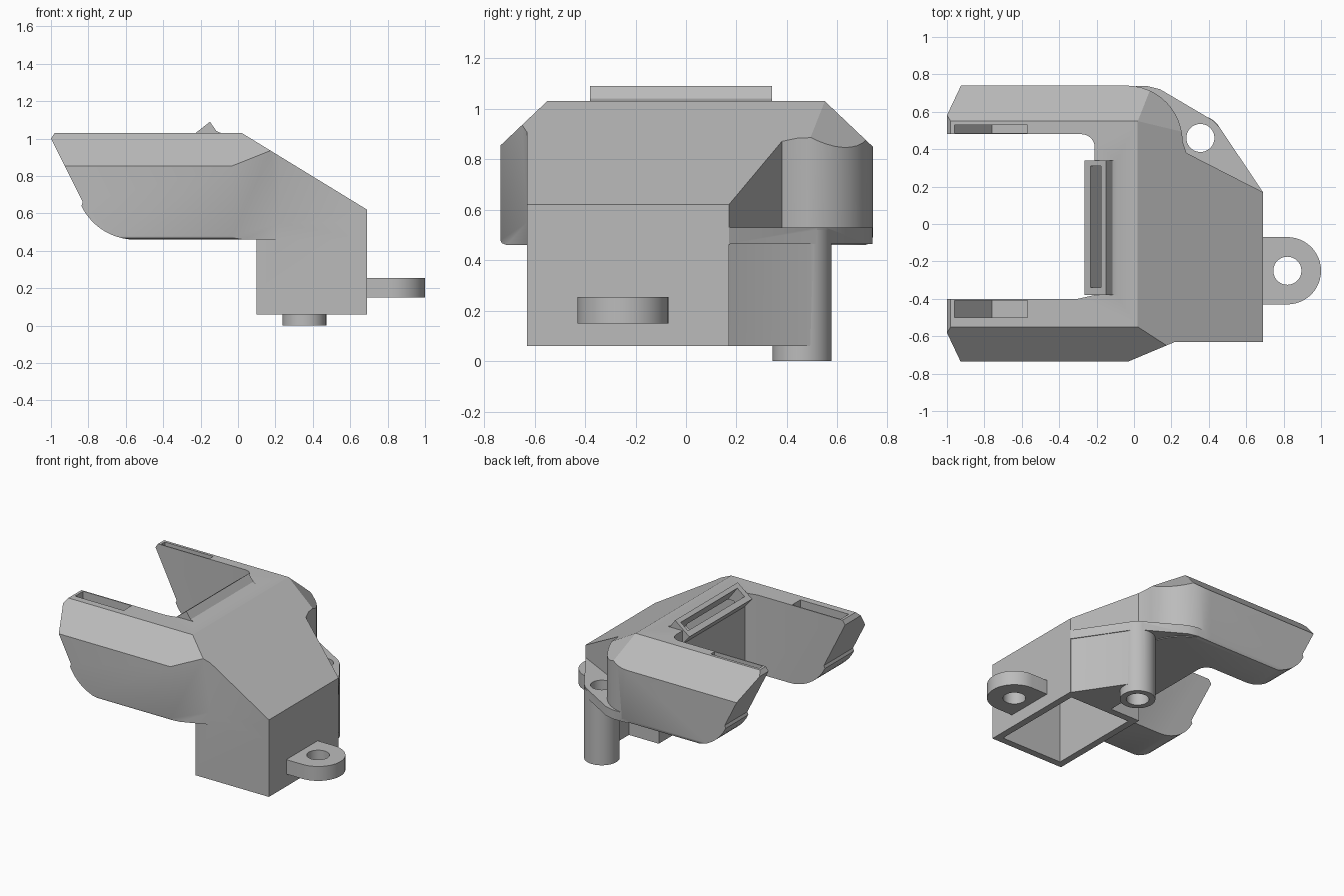
import bpy, bmesh, math
from mathutils import Vector, Matrix

if "Cube" in bpy.data.objects:
    bpy.data.objects.remove(bpy.data.objects["Cube"], do_unlink=True)

grey = bpy.data.materials.new("plain_grey")
grey.use_nodes = True
grey.diffuse_color = (0.5, 0.5, 0.5, 1)
grey.node_tree.nodes["Principled BSDF"].inputs["Base Color"].default_value = (0.5, 0.5, 0.5, 1)


def finish(name, bm):
    bmesh.ops.recalc_face_normals(bm, faces=bm.faces[:])
    mesh = bpy.data.meshes.new(name)
    bm.to_mesh(mesh)
    bm.free()
    mesh.materials.append(grey)
    obj = bpy.data.objects.new(name, mesh)
    bpy.context.collection.objects.link(obj)
    return obj


def prism(name, pts, axis, lo, hi):
    """Extrude a flat outline along one axis."""
    place = {"x": lambda u, v: (lo, u, v), "y": lambda u, v: (u, lo, v), "z": lambda u, v: (u, v, lo)}[axis]
    bm = bmesh.new()
    face = bm.faces.new([bm.verts.new(place(u, v)) for u, v in pts])
    geom = bmesh.ops.extrude_face_region(bm, geom=[face])["geom"]
    shift = Vector([hi - lo if axis == a else 0 for a in "xyz"])
    bmesh.ops.translate(bm, vec=shift, verts=[g for g in geom if isinstance(g, bmesh.types.BMVert)])
    return finish(name, bm)


def box(name, x, y, z):
    return prism(name, [(x[0], y[0]), (x[1], y[0]), (x[1], y[1]), (x[0], y[1])], "z", *z)


def arc(cx, cy, r, start, end, n):
    angles = [math.radians(start + (end - start) * i / n) for i in range(n + 1)]
    return [(cx + r * math.cos(a), cy + r * math.sin(a)) for a in angles]


def disc(name, cx, cy, r, lo, hi):
    return prism(name, arc(cx, cy, r, 0, 352.5, 47), "z", lo, hi)


def combine(obj, other, operation):
    """Apply a boolean and remove the second object."""
    mod = obj.modifiers.new("cut", "BOOLEAN")
    mod.operation, mod.solver, mod.object = operation, "EXACT", other
    bpy.context.view_layer.update()
    mesh = bpy.data.meshes.new_from_object(obj.evaluated_get(bpy.context.evaluated_depsgraph_get()))
    obj.modifiers.clear()
    obj.data = mesh
    bpy.data.objects.remove(other, do_unlink=True)


# Forked upper duct: plan outline trimmed by side and end profiles
plan = [(-1.1, -0.735), (-0.03, -0.735), (0.22, -0.63), (0.69, -0.63), (0.69, 0.17), (0.28, 0.38)]
plan += arc(-0.04, 0.44, 0.3, 0, 90, 12)
plan += [(-1.1, 0.74), (-1.1, 0.48)]
plan += arc(-0.28, 0.41, 0.07, 90, 0, 6)
plan += [(-0.21, -0.38), (-0.3, -0.4), (-1.1, -0.4)]
duct = prism("air_duct", plan, "z", 0.4, 1.1)

side = [(-0.98, 1.03), (-1, 1.0), (-0.83, 0.66)]
side += arc(-0.55, 0.78, 0.32, 206, 270, 10)
side += [(0.8, 0.46), (0.8, 0.553), (0.02, 1.03)]
combine(duct, prism("side_profile", side, "y", -1, 1), "INTERSECT")

half = [(0.55, 1.03), (0.74, 0.85), (0.74, 0.49), (0.73, 0.468), (0.71, 0.46)]
end = half + [(-y, z) for y, z in reversed(half)]
combine(duct, prism("end_profile", end, "x", -1.2, 1), "INTERSECT")

# Sloped facet above the rounded rear corner
facet = box("corner_trim", (0, 1), (-1, 1), (-1, 1))
facet.data.transform(Matrix.Translation((0.02, 0.55, 1.03))
                     @ Matrix.Rotation(math.radians(40), 4, "Z") @ Matrix.Rotation(math.radians(-45), 4, "Y"))
combine(duct, facet, "DIFFERENCE")

# Lower inlet, mounting flange, gusset and tube
combine(duct, box("inlet", (0.1, 0.69), (-0.63, 0.17), (0.06, 0.55)), "UNION")
flange = [(-0.05, 0.735), (0.07, 0.738), (0.14, 0.72), (0.42, 0.555), (0.455, 0.52), (0.69, 0.17), (0.2, 0.15), (-0.05, 0.5)]
combine(duct, prism("flange", flange, "z", 0.465, 0.53), "UNION")
gusset = [(0.685, 0.168), (0.452, 0.515), (0.34, 0.42), (0.34, 0.1), (0.6, 0.1)]
combine(duct, prism("gusset", gusset, "z", 0.06, 0.5), "UNION")
combine(duct, disc("mount_tube", 0.355, 0.46, 0.117, 0, 0.52), "UNION")

# Raised tilted nozzle on the bridge
nozzle = [(-0.15, 1.09), (-0.265, 1.0), (-0.2, 0.92), (-0.1, 0.92), (-0.08, 1.025), (-0.115, 1.04)]
combine(duct, prism("nozzle", nozzle, "y", -0.38, 0.34), "UNION")

# Hollow interior, nozzle slot and screw hole
cavity = [(0.15, 0), (0.64, 0), (0.64, 0.58), (0, 0.97), (-0.15, 0.97), (-0.15, 0.52), (0.15, 0.52)]
combine(duct, prism("cavity", cavity, "y", -0.58, 0.12), "DIFFERENCE")
slot = [(-0.265, 1.067), (-0.205, 1.11), (-0.085, 0.95), (-0.145, 0.907)]
combine(duct, prism("slot", slot, "y", -0.34, 0.31), "DIFFERENCE")
combine(duct, disc("screw_hole", 0.355, 0.46, 0.075, -0.1, 0.6), "DIFFERENCE")

# Outlet pockets with sloping floors near the arm tips
pocket = [(-0.96, 1.1), (-0.96, 0.98), (-0.76, 0.72), (-0.57, 0.72), (-0.57, 1.1)]
for lo, hi in ((-0.5, -0.408), (0.487, 0.53)):
    combine(duct, prism("outlet_pocket", pocket, "y", lo, hi), "DIFFERENCE")

# Side mounting tab
tab = prism("mounting_tab", [(0.685, 0 - 0.43)] + arc(0.82, -0.25, 0.18, -90, 90, 24) + [(0.685, -0.07)],
            "z", 0.15, 0.255)
combine(tab, disc("tab_hole", 0.82, -0.25, 0.075, 0, 0.4), "DIFFERENCE")

for obj in (duct, tab):
    bpy.ops.object.select_all(action="DESELECT")
    obj.select_set(True)
    bpy.context.view_layer.objects.active = obj
    bpy.ops.object.shade_smooth_by_angle(angle=math.radians(25))
